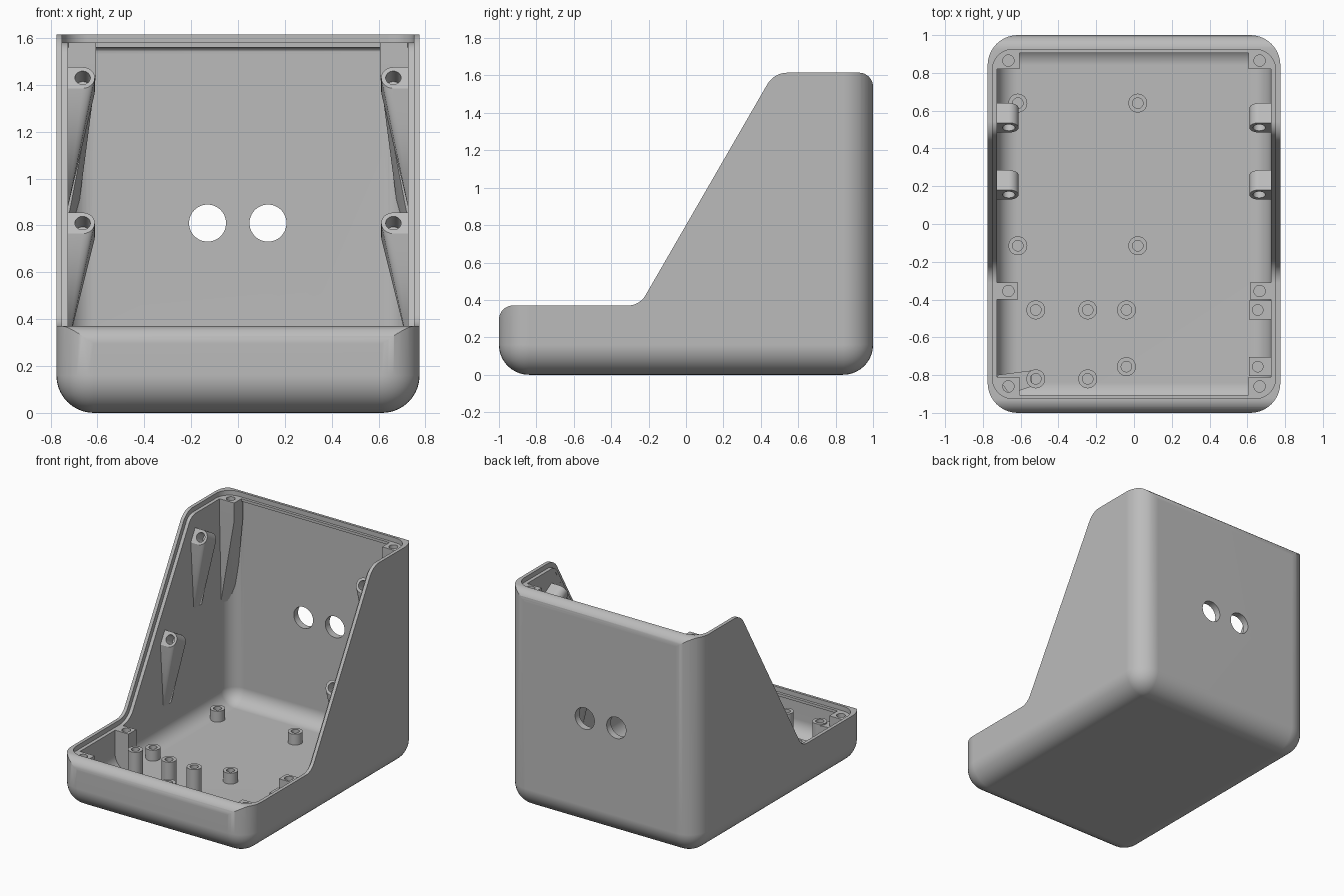
import bpy, bmesh, math
from mathutils import Vector, Matrix

if "Cube" in bpy.data.objects:
    bpy.data.objects.remove(bpy.data.objects["Cube"])

grey = bpy.data.materials.new("warm_grey_plastic")
grey.diffuse_color = (0.5, 0.5, 0.5, 1)
grey.use_nodes = True
grey.node_tree.nodes["Principled BSDF"].inputs["Base Color"].default_value = grey.diffuse_color
S3 = math.sqrt(3)


def make(name, bm):
    bmesh.ops.recalc_face_normals(bm, faces=bm.faces)
    me = bpy.data.meshes.new(name)
    bm.to_mesh(me)
    bm.free()
    me.materials.append(grey)
    ob = bpy.data.objects.new(name, me)
    bpy.context.collection.objects.link(ob)
    return ob


def boolean(ob, cutter, op='DIFFERENCE'):
    """Apply a boolean and delete the cutter."""
    cutter.hide_render = True
    m = ob.modifiers.new("cut", 'BOOLEAN')
    m.operation, m.object, m.solver = op, cutter, 'EXACT'
    dg = bpy.context.evaluated_depsgraph_get()
    me = bpy.data.meshes.new_from_object(ob.evaluated_get(dg))
    ob.modifiers.clear()
    ob.data = me
    bpy.data.objects.remove(cutter)


def round_box(name, hx, hy, z0, z1, r, round_bottom=True):
    bm = bmesh.new()
    bmesh.ops.create_cube(bm, size=2)
    for v in bm.verts:
        v.co = (v.co.x * hx, v.co.y * hy, z1 if v.co.z > 0 else z0)
    edges = [e for e in bm.edges
             if abs(e.verts[0].co.z - e.verts[1].co.z) > 0.1
             or (round_bottom and e.verts[0].co.z + e.verts[1].co.z < 2 * z0 + 0.01)]
    bmesh.ops.bevel(bm, geom=edges, offset=r, segments=10, profile=0.5, affect='EDGES')
    return make(name, bm)


def fillet(points, radii, n=10):
    """Round the corners of a closed 2D outline."""
    out = []
    for i, r in enumerate(radii):
        p = Vector(points[i])
        if r <= 0:
            out.append(p)
            continue
        a = (Vector(points[i - 1]) - p).normalized()
        b = (Vector(points[(i + 1) % len(points)]) - p).normalized()
        half = a.angle(b) / 2
        c = p + (a + b).normalized() * r / math.sin(half)
        t = r / math.tan(half)
        d0, d1 = p + a * t - c, p + b * t - c
        total = d0.angle(d1)
        for k in range(n + 1):
            f = k / n
            v = d0 * math.sin((1 - f) * total) + d1 * math.sin(f * total)
            out.append(c + v / math.sin(total))
    return out


def side_prism(name, d, hy, end_r, z_close):
    """Sideways extrusion of the sloped outline, sunk by d, closed at z_close."""
    lo, hi = 0.37 - d, 1.615 - d
    pts = [(-hy, z_close), (-hy, lo), ((lo - 0.8 + 2 * d) / S3, lo),
           ((hi - 0.8 + 2 * d) / S3, hi), (hy, hi), (hy, z_close)]
    outline = fillet(pts, [0, end_r, 0.11 + d, 0.125 - d, end_r, 0])
    bm = bmesh.new()
    f = bm.faces.new([bm.verts.new((-1, p.x, p.y)) for p in outline])
    ext = bmesh.ops.extrude_face_region(bm, geom=[f])
    bmesh.ops.translate(bm, vec=(2, 0, 0),
                        verts=[v for v in ext['geom'] if isinstance(v, bmesh.types.BMVert)])
    return make(name, bm)


def cylinder(name, a, b, r, n=24):
    a, b = Vector(a), Vector(b)
    bm = bmesh.new()
    rot = (b - a).to_track_quat('Z', 'Y').to_matrix().to_4x4()
    bmesh.ops.create_cone(bm, cap_ends=True, segments=n, radius1=r, radius2=r,
                          depth=(b - a).length, matrix=Matrix.Translation((a + b) / 2) @ rot)
    return make(name, bm)


def hull(name, pts):
    bm = bmesh.new()
    for p in pts:
        bm.verts.new(p)
    res = bmesh.ops.convex_hull(bm, input=bm.verts)
    junk = {g for g in res['geom_interior'] if isinstance(g, bmesh.types.BMVert)}
    bmesh.ops.delete(bm, geom=list(junk), context='VERTS')
    bmesh.ops.dissolve_limit(bm, angle_limit=0.01, verts=bm.verts, edges=bm.edges)
    return make(name, bm)


def block(name, x0, x1, y0, y1, z0, z1):
    return hull(name, [(x, y, z) for x in (x0, x1) for y in (y0, y1) for z in (z0, z1)])


# Shell: rounded tub trimmed to the sloped side outline
shell = round_box("shell", 0.775, 1.0, 0, 2, 0.16)
boolean(shell, side_prism("trim", 0, 1.0, 0.075, -0.5), 'INTERSECT')

# Hollow inside with an even wall
cavity = round_box("cavity", 0.725, 0.95, 0.05, 2, 0.11)
boolean(cavity, side_prism("cavity_trim", 0.055, 0.95, 0.03, -0.5), 'INTERSECT')
boolean(shell, cavity)

# Mouth of the opening and the stepped seat for a lid
boolean(shell, round_box("mouth", 0.7245, 0.905, 0.2, 2, 0.09, False))
seat = round_box("seat", 0.75, 0.925, 0.1, 2.2, 0.11, False)
boolean(seat, side_prism("seat_trim", 0.035, 1.2, 0, 2.1), 'INTERSECT')
boolean(shell, seat)

# Two round holes in the back wall
for x in (-0.13, 0.128):
    boolean(shell, cylinder("hole", (x, 0.8, 0.81), (x, 1.2, 0.81), 0.079, 48))
parts = [shell]

for s, side in ((1, "right"), (-1, "left")):
    # Tapered back corner posts
    pts = [(s * x, y, z) for x in (0.605, 0.73) for y in (0.82, 0.925) for z in (1.58, 1.45)]
    pts += [(s * 0.73, 0.84, 0.8), (s * 0.73, 0.93, 0.8), (s * 0.69, 0.955, 0.8)]
    post = hull(side + "_back_post", pts)
    boolean(post, cylinder("hole", (s * 0.665, 0.865, 1.48), (s * 0.665, 0.865, 1.7), 0.03))
    parts.append(post)

    # Front corner posts and posts at the foot of the slope
    for label, x0, y0, y1, yh, z0 in (("front", 0.605, -0.925, -0.81, -0.86, 0.1),
                                      ("middle", 0.615, -0.40, -0.31, -0.355, 0.06)):
        post = block(f"{side}_{label}_post", s * x0, s * 0.73, y0, y1, z0, 0.335)
        boolean(post, cylinder("hole", (s * 0.665, yh, 0.2), (s * 0.665, yh, 0.5), 0.03))
        parts.append(post)

    # Tilted screw lugs on the side walls, tapering down into the wall
    axis = Vector((0, S3 / 2, -0.5))
    up = Vector((0, 0.5, S3 / 2))
    for label, y, z, foot in (("upper", 0.51, 1.43, 0.86), ("lower", 0.155, 0.81, 0.27)):
        c = Vector((s * 0.663, y, z))
        pts = []
        for k in range(24):
            a = k * math.tau / 24
            ring = Vector((math.cos(a) * 0.052, 0, 0)) + up * math.sin(a) * 0.052
            pts += [c + ring, c + ring + axis * 0.12]
        for h in (-0.052, 0.052):
            for d in (0, 0.12):
                p = c + up * h + axis * d
                pts.append((s * 0.73, p.y, p.z))
        pts += [(s * 0.73, y + 0.01, foot), (s * 0.73, y + 0.1, foot)]
        lug = hull(f"{side}_{label}_lug", pts)
        boolean(lug, cylinder("hole", c - axis * 0.1, c + axis * 0.09, 0.033))
        parts.append(lug)

# Floor standoffs: four short ones and two rows of tall ones
short = [(x, y, 0.13) for x in (-0.615, 0.02) for y in (0.64, -0.115)]
tall = [(x, y, 0.27) for x, y in ((-0.52, -0.455), (-0.245, -0.455), (-0.04, -0.455),
                                  (-0.04, -0.755), (-0.245, -0.82), (-0.52, -0.82),
                                  (0.655, -0.455), (0.655, -0.755))]
for i, (x, y, h) in enumerate(short + tall):
    if x > 0.6:
        so = block(f"standoff_{i}", 0.61, 0.73, y - 0.05, y + 0.05, 0.08, h)
    else:
        so = cylinder(f"standoff_{i}", (x, y, 0.04), (x, y, h), 0.05, 32)
    boolean(so, cylinder("hole", (x, y, h - 0.06), (x, y, h + 0.1), 0.028))
    parts.append(so)

# Web tying the front left standoff to the corner
parts.append(hull("front_left_web", [(x, y, z) for x, y in
             ((-0.73, -0.80), (-0.54, -0.775), (-0.54, -0.86), (-0.66, -0.9))
             for z in (0.12, 0.26)]))

# Smooth fillets, crisp edges
for ob in parts:
    bpy.ops.object.select_all(action='DESELECT')
    ob.select_set(True)
    bpy.context.view_layer.objects.active = ob
    bpy.ops.object.shade_smooth_by_angle(angle=math.radians(30))
    wn = ob.modifiers.new("even_shading", 'WEIGHTED_NORMAL')
    wn.keep_sharp = True
